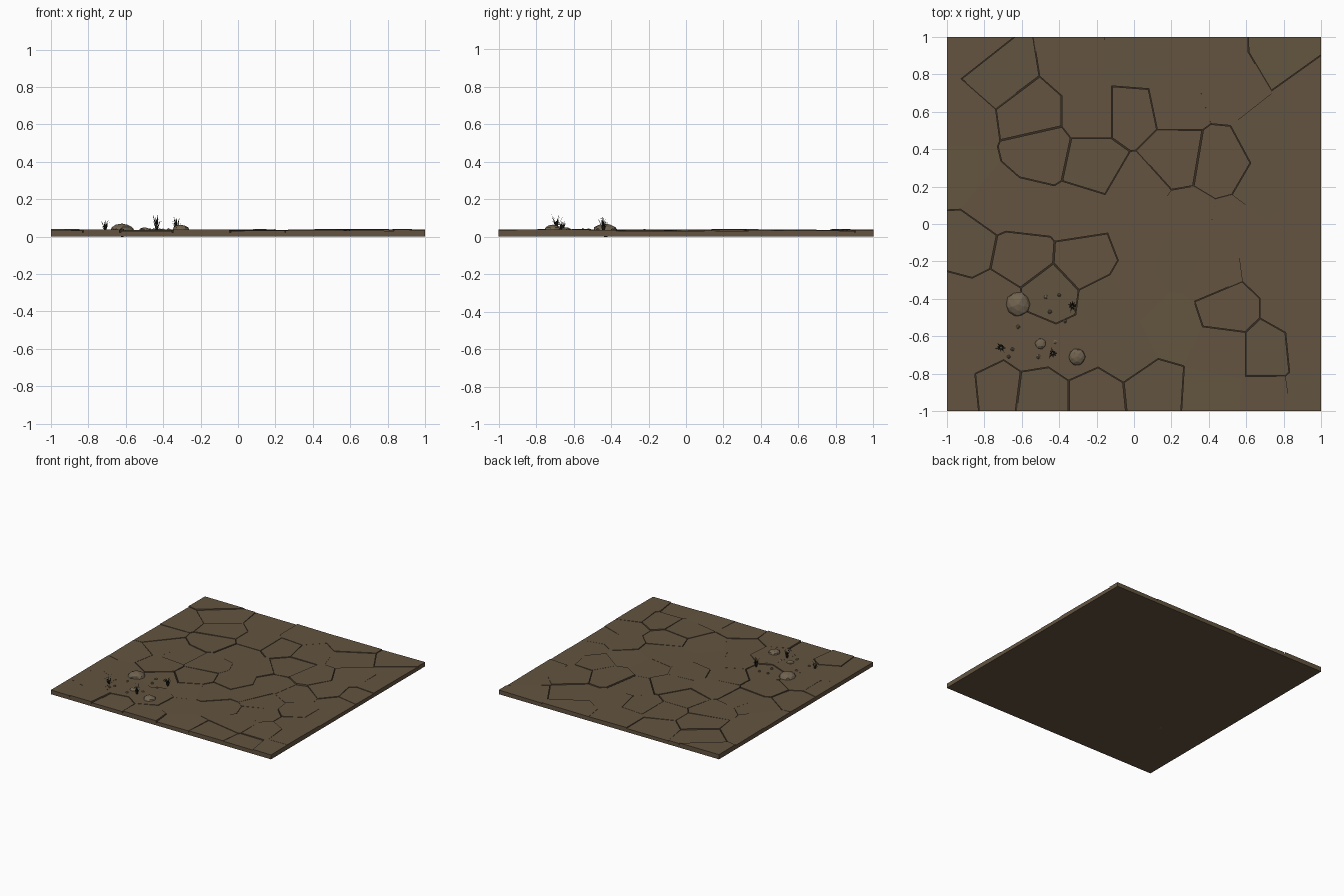
import bpy, bmesh, math, random
from mathutils import Vector, Matrix

random.seed(7)
if "Cube" in bpy.data.objects:
    bpy.data.objects.remove(bpy.data.objects["Cube"])


def material(name, colour):
    mat = bpy.data.materials.new(name)
    mat.use_nodes = True
    mat.diffuse_color = (*colour, 1)
    mat.node_tree.nodes["Principled BSDF"].inputs["Base Color"].default_value = (*colour, 1)
    return mat


earth = material("dry brown earth", (0.125, 0.088, 0.051))
crack = material("dark crack", (0.04, 0.028, 0.017))
stone = material("dusty stone", (0.165, 0.125, 0.08))
grass = material("dead dark grass", (0.022, 0.02, 0.012))


def finish(bm, name, *mats):
    mesh = bpy.data.meshes.new(name)
    bm.to_mesh(mesh)
    bm.free()
    for mat in mats:
        mesh.materials.append(mat)
    obj = bpy.data.objects.new(name, mesh)
    bpy.context.collection.objects.link(obj)
    return obj


# Base slab, dark only on its top where the cracks open onto it
BASE = 0.022
bm = bmesh.new()
bmesh.ops.create_cube(bm, size=1, matrix=Matrix.Translation((0, 0, BASE / 2)) @ Matrix.Diagonal((2, 2, BASE, 1)))
for face in bm.faces:
    face.material_index = int(face.normal.z > 0.5)
finish(bm, "ground_slab", earth, crack)

# Middle points of the dried mud plates, in hundredths
SEEDS = [
    (-85, 99), (-70, 80), (-32, 86), (0, 86), (40, 92), (82, 93), (97, 72),
    (-92, 55), (-55, 60), (-22, 60), (-2, 60), (22, 65), (50, 74), (72, 46), (94, 46),
    (-92, 28), (-50, 38), (-22, 32), (2, 18), (22, 36), (46, 32), (70, 18), (92, 22),
    (-73, 12), (-57, 8), (-30, 6), (5, -8), (28, 2), (55, -2), (88, 2),
    (-90, -12), (-60, -18), (-26, -20), (0, -35), (24, -18), (42, -26), (72, -22), (93, -22),
    (-98, -42), (-75, -42), (-45, -38), (-15, -42), (20, -55), (50, -45), (85, -45),
    (-86, -65), (-55, -62), (-32, -66), (-5, -68), (47, -68), (72, -68), (92, -66),
    (-94, -92), (-74, -90), (-50, -93), (-20, -93), (10, -90), (42, -92), (72, -95), (93, -92),
]
seeds = [Vector((x, y, 0)) / 100 for x, y in SEEDS]


def add_plate(target, seed):
    """Cut one cell out of the square, then raise it with a slight tilt."""
    bm = bmesh.new()
    bmesh.ops.create_grid(bm, x_segments=1, y_segments=1, size=1)
    gap = random.choice((0, 0, 0.004))
    for other in seeds:
        away = other - seed
        if 0 < away.length < 1:
            away_dir = away.normalized()
            bmesh.ops.bisect_plane(bm, geom=bm.verts[:] + bm.edges[:] + bm.faces[:],
                                   plane_co=seed + away / 2 - away_dir * gap,
                                   plane_no=away_dir, clear_outer=True)
    height = random.uniform(0.030, 0.039)
    tilt = Vector((random.uniform(-1, 1), random.uniform(-1, 1), 0)) * 0.012
    outline = [v.co.copy() for v in bm.faces[:][0].verts]
    bm.free()
    low = [target.verts.new((p.x, p.y, BASE)) for p in outline]
    top = [target.verts.new((p.x, p.y, min(0.04, height + tilt.dot(p - seed)))) for p in outline]
    target.faces.new(top)
    for i in range(len(low)):
        j = (i + 1) % len(low)
        target.faces.new((low[i], low[j], top[j], top[i]))


# Cracked mud plates
plates = bmesh.new()
for seed in seeds:
    add_plate(plates, seed)
finish(plates, "cracked_mud_plates", earth)


def add_stone(name, x, y, radius, top):
    """Low faceted boulder, half sunk in the ground."""
    bm = bmesh.new()
    bmesh.ops.create_icosphere(bm, subdivisions=2 if radius > 0.02 else 1, radius=1)
    for v in bm.verts:
        v.co *= random.uniform(0.92, 1.04)
    turn = Matrix.Rotation(random.uniform(0, math.tau), 4, "Z")
    bm.transform(Matrix.Translation((x, y, 0.034)) @ turn
                 @ Matrix.Diagonal((radius, radius, top - 0.034, 1)))
    finish(bm, name, stone)


# Large stones
add_stone("large_stone", -0.62, -0.43, 0.066, 0.069)
add_stone("medium_stone", -0.305, -0.71, 0.047, 0.064)
add_stone("small_stone", -0.50, -0.64, 0.03, 0.05)

# Pebbles
PEBBLES = [(-47, -39), (-40, -38), (-45, -47), (-37, -52), (-62, -55),
           (-65, -67), (-67, -71), (-51, -71), (-42, -63)]
for i, (x, y) in enumerate(PEBBLES):
    add_stone(f"pebble_{i + 1}", x / 100, y / 100, random.uniform(0.01, 0.014), 0.045)


def add_tuft(name, x, y, height, blades):
    """Spray of thin blades that lean outwards and bend at half height."""
    bm = bmesh.new()
    for i in range(blades):
        angle = math.tau * i / blades + random.uniform(-0.2, 0.2)
        out = Vector((math.cos(angle), math.sin(angle), 0))
        side = Vector((-out.y, out.x, 0)) * 0.0028
        root = Vector((x, y, 0.03)) + out * 0.004
        rise = Vector((0, 0, height * random.uniform(0.5, 1)))
        reach = out * random.uniform(0.008, 0.034)
        mid = root + rise * 0.55 + reach * 0.4
        a, b, c, d = (bm.verts.new(p) for p in (root - side, root + side, mid + side * 0.8, mid - side * 0.8))
        tip = bm.verts.new(root + rise + reach)
        bm.faces.new((a, b, c, d))
        bm.faces.new((d, c, tip))
    finish(bm, name, grass)


# Grass tufts
add_tuft("grass_tuft_back", -0.33, -0.44, 0.085, 20)
add_tuft("grass_tuft_front", -0.435, -0.69, 0.095, 20)
add_tuft("grass_tuft_side", -0.71, -0.66, 0.072, 16)
